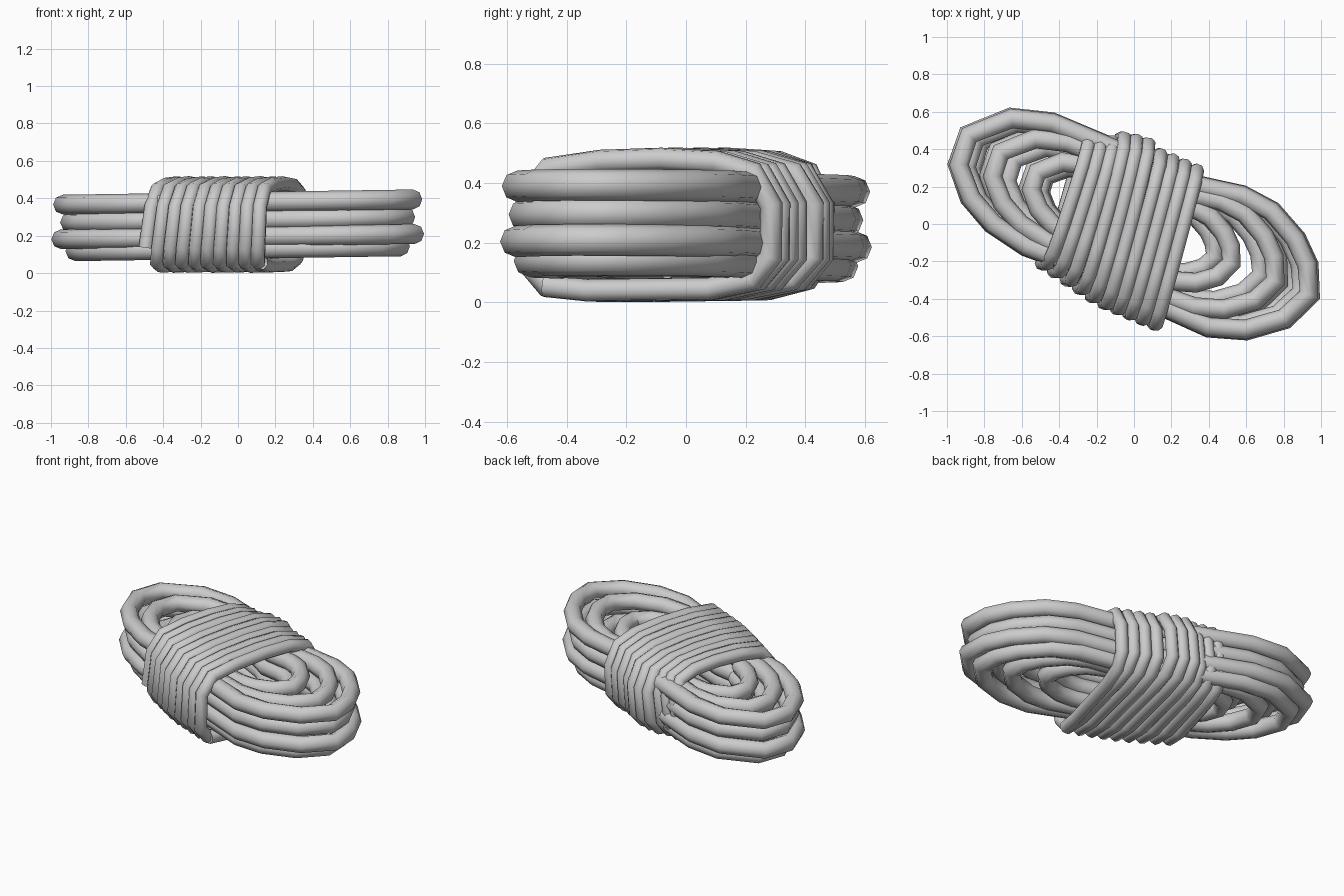
import bpy, math

if "Cube" in bpy.data.objects:
    bpy.data.objects.remove(bpy.data.objects["Cube"])


def rope(name, pts, radius):
    """Faceted rope swept along a polyline, converted to a mesh."""
    cu = bpy.data.curves.new(name, 'CURVE')
    cu.dimensions = '3D'
    cu.bevel_depth = radius
    cu.bevel_resolution = 2
    cu.use_fill_caps = True
    sp = cu.splines.new('POLY')
    sp.points.add(len(pts) - 1)
    for p, co in zip(sp.points, pts):
        p.co = (*co, 1)
    ob = bpy.data.objects.new(name, cu)
    bpy.context.collection.objects.link(ob)
    bpy.ops.object.select_all(action='DESELECT')
    ob.select_set(True)
    bpy.context.view_layer.objects.active = ob
    bpy.ops.object.convert(target='MESH')
    bpy.ops.object.shade_smooth_by_angle(angle=math.radians(50))
    return ob


def lerp(a, b, t):
    return a + (b - a) * t


# Slanted oval of one coil turn: left lobe, then right lobe
oval = [(-.58, -.12), (-.76, .0), (-.88, .14), (-.945, .32), (-.89, .48),
        (-.66, .57), (-.44, .545), (-.12, .41), (.08, .3), (.28, .22),
        (.58, .155), (.74, .07), (.87, -.08), (.935, -.22), (.945, -.38),
        (.81, -.51), (.6, -.57), (.4, -.555), (.08, -.41), (-.28, -.23)]
n = len(oval)

# Stacked coils: size and height for each successive turn, and the
# tightening of the innermost turn on the right
layers = {
    "coil_top": ([(.58, .37), (.8, .38), (.99, .38)], .95),
    "coil_upper": ([(.54, .29), (.72, .285), (.95, .285)], .85),
    "coil_lower": ([(.6, .205), (.82, .2), (1, .195)], .8),
    "coil_bottom": ([(.53, .135), (.74, .13), (.92, .13)], 1),
}
for name, (keys, tight) in layers.items():
    path = []
    for k, (s0, z0) in enumerate(keys):
        s1, z1 = keys[min(k + 1, len(keys) - 1)]
        for i, (x, y) in enumerate(oval):
            # change of size happens under the binding
            t = max(0, (i - 17) / (n - 17))
            s, z = lerp(s0, s1, t), lerp(z0, z1, t)
            if k == 0 and i >= 9:
                s *= tight
            path.append((x * s, y * s, z + .015 * x * s))
    path.append(path[-n])
    rope(name, path, .053)

# Binding wound around the middle: (position across, height) profile
profile = [(-1, .14), (-1, .36), (-.82, .455), (-.4, .478), (.1, .485), (.55, .475),
           (.85, .44), (1, .33), (1, .16), (.85, .08), (.5, .05), (-.5, .045), (-.85, .06)]
wraps = 10
path = []
for w in range(wraps):
    for j, (u, z) in enumerate(profile):
        f = min(1, (w + max(0, (j - 8) / 5)) / (wraps - 1))
        cx, cy = lerp(-.36, .225, f), lerp(.125, -.125, f)
        hx, hy = .11, lerp(.335, .41, min(1, f * 2))
        # far side of the middle wraps sits a little further out
        if u > 0 and 3 <= w <= 5:
            hy += .03
        shear = .14 * (z - .3) * (1 - .7 * f)
        path.append((cx + u * hx + shear, cy + u * hy, z - .005))
rope("binding", path, .039)
